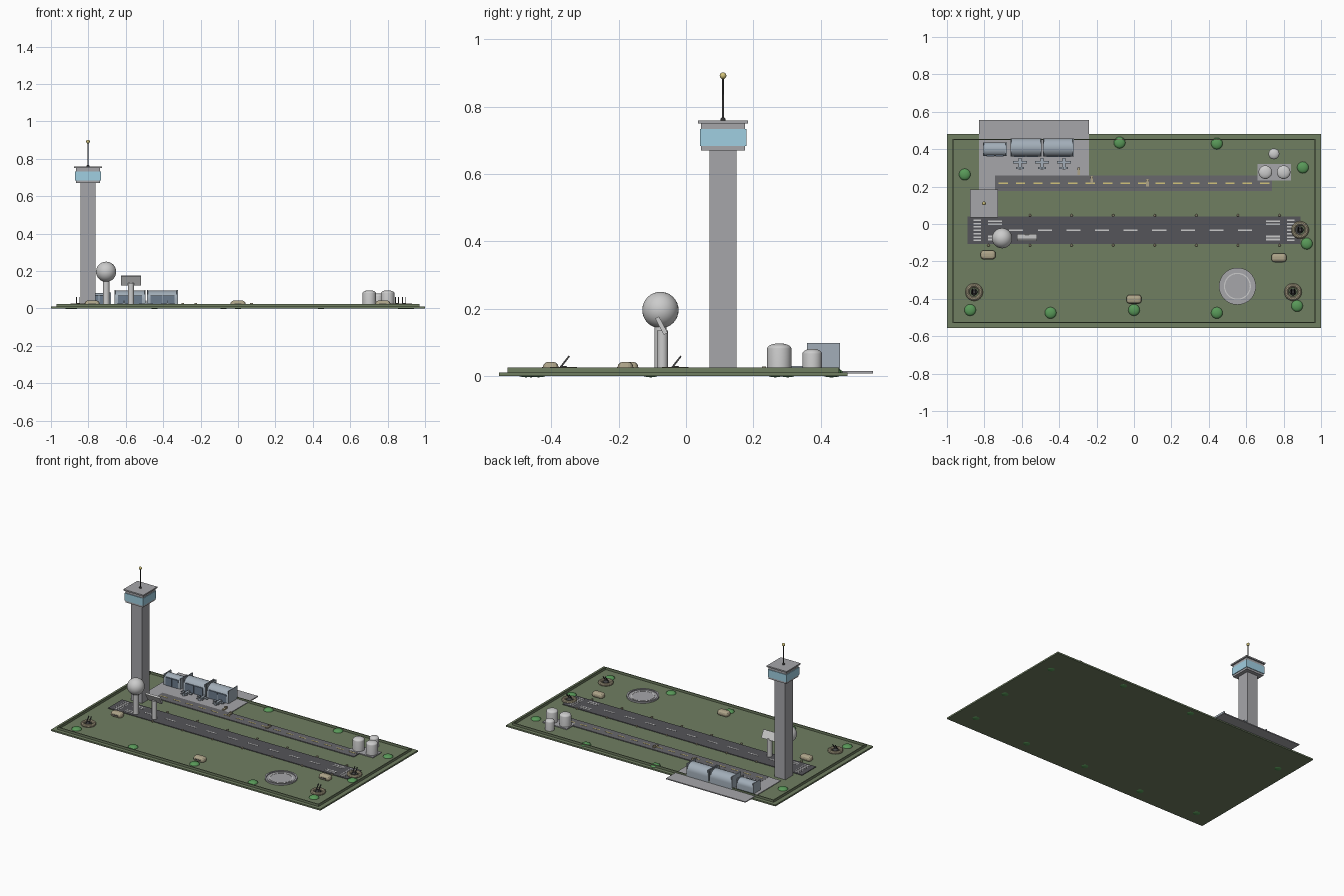
import bpy, bmesh
from math import pi, sin, cos, radians
from mathutils import Matrix, Vector

if "Cube" in bpy.data.objects:
    bpy.data.objects.remove(bpy.data.objects["Cube"])

COL = dict(grass=(.16, .21, .12), asphalt=(.09, .09, .10), taxi=(.14, .14, .15),
           white=(.8, .8, .8), yellow=(.65, .55, .2), glass=(.35, .62, .75),
           steel=(.36, .42, .48), door=(.15, .2, .27), sand=(.42, .37, .25),
           bush=(.1, .32, .1), dark=(.06, .06, .06), concrete=(.38, .38, .4))
MATS = {}
for k, c in COL.items():
    MATS[k] = bpy.data.materials.new(k)
    MATS[k].diffuse_color = (*c, 1)


def finish(name, bm, mat=None, smooth=False):
    bmesh.ops.recalc_face_normals(bm, faces=bm.faces)
    me = bpy.data.meshes.new(name)
    bm.to_mesh(me)
    bm.free()
    ob = bpy.data.objects.new(name, me)
    bpy.context.collection.objects.link(ob)
    if mat:
        me.materials.append(MATS[mat])
    if smooth:
        bpy.ops.object.select_all(action='DESELECT')
        ob.select_set(True)
        bpy.context.view_layer.objects.active = ob
        bpy.ops.object.shade_smooth_by_angle(angle=radians(35))
    return ob


def boxes(name, items, mat=None, rx=0):
    """items: (x0, x1, y0, y1, z0, z1), each tilted rx about its own centre"""
    bm = bmesh.new()
    for x0, x1, y0, y1, z0, z1 in items:
        m = Matrix.Translation(((x0 + x1) / 2, (y0 + y1) / 2, (z0 + z1) / 2)) \
            @ Matrix.Rotation(rx, 4, 'X') @ Matrix.Diagonal((x1 - x0, y1 - y0, z1 - z0, 1))
        bmesh.ops.create_cube(bm, size=1, matrix=m)
    return finish(name, bm, mat)


def bars(name, centres, sx, sy, z0, z1, mat, rx=0):
    return boxes(name, [(x - sx / 2, x + sx / 2, y - sy / 2, y + sy / 2, z0, z1)
                        for x, y in centres], mat, rx)


def lathe(name, profile, places, mat=None, seg=32):
    """spin a closed (r, z) profile about z at every (x, y)"""
    bm = bmesh.new()
    for x, y in places:
        rings = [[bm.verts.new((x + r * cos(2 * pi * i / seg), y + r * sin(2 * pi * i / seg), z))
                  for i in range(seg)] for r, z in profile]
        for a, b in zip(rings, rings[1:]):
            for i in range(seg):
                j = (i + 1) % seg
                bm.faces.new((a[i], a[j], b[j], b[i]))
        if profile[0] != profile[-1]:
            bm.faces.new(rings[0])
            bm.faces.new(rings[-1])
        else:
            bmesh.ops.remove_doubles(bm, verts=rings[0] + rings[-1], dist=1e-6)
    return finish(name, bm, mat, True)


def balls(name, places, r, mat=None, scale=(1, 1, 1), seg=16):
    bm = bmesh.new()
    for p in places:
        bmesh.ops.create_uvsphere(bm, u_segments=seg, v_segments=seg // 2, radius=r,
                                  matrix=Matrix.Translation(p) @ Matrix.Diagonal((*scale, 1)))
    return finish(name, bm, mat, True)


# ground and perimeter wall
boxes("ground", [(-1, 1, -.555, .48, 0, .01)], "grass")
W = .006
boxes("perimeter_wall", [(-.97, .97, -.53, -.53 + W, .008, .025), (-.97, .97, .455 - W, .455, .008, .025),
                         (-.97, -.97 + W, -.53, .455, .008, .025), (.97 - W, .97, -.53, .455, .008, .025)],
      "grass")

# paved areas
boxes("runway", [(-.89, .89, -.108, .04, .005, .014)], "asphalt")
boxes("taxiway", [(-.743, .738, .176, .26, .005, .015)], "taxi")
boxes("apron", [(-.83, -.24, .18, .555, .008, .0145)], "concrete").scale = (1, 1, 1)

# runway and taxiway paint
RY = -.034
bars("runway_centre_dashes", [(-.63 + .153 * i, RY) for i in range(9)], .075, .008, .012, .0152, "white")
bars("threshold_stripes", [(s * .838, RY + .018 * (i - 3)) for s in (-1, 1) for i in range(7)],
     .038, .008, .012, .0152, "white")
bars("touchdown_bars", [(s * .742, RY + t * d) for s in (-1, 1) for t in (-1, 1) for d in (.033, .049)],
     .075, .009, .012, .0152, "white")
bars("taxiway_dashes", [(-.70 + .0933 * i, .218) for i in range(16)], .05, .007, .012, .0162, "yellow")

# runway edge lights
balls("edge_lights", [(-.778 + .2223 * i, y, .016) for i in range(8) for y in (-.114, .046)],
      .007, "sand", seg=8)

# control tower
TX, TY = -.802, .11


def square(h, z0, z1):
    return (TX - h, TX + h, TY - h, TY + h, z0, z1)


boxes("tower_shaft", [square(.04, .008, .675)], "concrete")
boxes("tower_cab", [square(.065, .67, .75)], "concrete")
boxes("tower_windows", [square(.069, .683, .733)], "glass")
boxes("tower_roof", [square(.074, .75, .759)], "concrete")
lathe("tower_antenna", [(.008, .758), (.008, .764), (.0035, .768), (.0025, .89)], [(TX, TY)], "dark", 12)
balls("antenna_beacon", [(TX, TY, .892)], .01, "yellow")

# radar dome
lathe("dome_pedestal", [(.018, .008), (.018, .16)], [(-.705, -.076)])
balls("radar_dome", [(-.705, -.076, .196)], .054, seg=32)

# search radar with a tilted panel
lathe("radar_mast", [(.016, .008), (.016, .135)], [(-.572, -.07)])
bars("radar_panel", [(-.572, -.073)], .105, .013, .122, .177, None, radians(28))


# vaulted hangars with flat end walls and front doors
def hangar(n, x0, x1, y0, y1, top):
    cy, r, z0, zw = (y0 + y1) / 2, (y1 - y0) / 2, .008, .05
    prof = [(y0, z0)] + [(cy - r * cos(pi * i / 16), zw + (top - .003 - zw) * sin(pi * i / 16))
                         for i in range(17)] + [(y1, z0)]
    bm = bmesh.new()
    f = bm.faces.new([bm.verts.new((x0, y, z)) for y, z in prof])
    ext = bmesh.ops.extrude_face_region(bm, geom=[f])
    bmesh.ops.translate(bm, vec=Vector((x1 - x0, 0, 0)),
                        verts=[v for v in ext['geom'] if isinstance(v, bmesh.types.BMVert)])
    finish(f"hangar_{n}", bm, "steel", True)
    boxes(f"hangar_end_walls_{n}", [(x0, x0 + .006, y0, y1, z0, top), (x1 - .006, x1, y0, y1, z0, top)], "steel")
    m = (x0 + x1) / 2
    boxes(f"hangar_doors_{n}", [(x0 + .018, m - .002, y0 - .003, y0 + .01, z0, .068),
                                (m + .002, x1 - .018, y0 - .003, y0 + .01, z0, .068)], "door")


hangar(1, -.807, -.68, .363, .437, .085)
hangar(2, -.66, -.495, .36, .457, .098)
hangar(3, -.487, -.322, .36, .457, .098)

# parked aircraft
for n, x in enumerate((-.61, -.492, -.375)):
    boxes(f"aircraft_{n + 1}", [(x - .008, x + .008, .292, .352, .016, .03),
                                (x - .038, x + .038, .323, .338, .021, .026),
                                (x - .022, x + .022, .295, .306, .022, .027),
                                (x - .002, x + .002, .293, .305, .028, .042)], "steel")

# service vehicles
for n, (x, y) in enumerate(((-.296, .283), (-.226, .237), (.072, .22))):
    boxes(f"service_vehicle_{n + 1}", [(x - .007, x + .007, y - .02, y + .02, .014, .022),
                                       (x - .007, x + .007, y + .006, y + .018, .02, .029)], "sand")


# fuel tanks with domed tops
def tank(r, top):
    return [(r, .008), (r, top - .015)] + [(r * cos(a), top - .015 + .015 * sin(a))
                                           for a in (pi * i / 14 for i in range(1, 7))]


lathe("large_fuel_tanks", tank(.036, .097), [(.702, .277), (.8, .277)])
lathe("small_fuel_tank", tank(.029, .081), [(.748, .375)])
boxes("tank_pad", [(.66, .84, .232, .322, .008, .016)], "concrete")

# helipad
lathe("helipad", [(.095, .008), (.095, .016)], [(.553, -.333)], "concrete", 40)
lathe("helipad_rim", [(.088, .012), (.099, .012), (.099, .022), (.088, .022), (.088, .012)],
      [(.553, -.333)], "concrete", 40)
lathe("helipad_ring", [(.066, .015), (.072, .015), (.072, .0175), (.066, .0175), (.066, .015)],
      [(.553, -.333)], "white", 40)

# gun positions: sandbag ring, mount and twin raised barrels
GUNS = [(-.855, -.364), (.85, -.364), (.888, -.032)]
lathe("sandbag_rings", [(.036 + .011 * cos(2 * pi * i / 10), .016 + .011 * sin(2 * pi * i / 10))
                        for i in range(10)] + [(.047, .016)], GUNS, "sand")
lathe("gun_mounts", [(.018, .008), (.018, .02), (.008, .03)], GUNS, "dark", 16)
bars("gun_barrels", [(x + d, y + .003) for x, y in GUNS for d in (-.009, .009)],
     .005, .005, .018, .064, "dark", radians(-38))

# bunkers with firing slits
BUNKERS = [(-.78, -.165), (.775, -.18), (0, -.402)]
bunk = bars("bunkers", BUNKERS, .08, .047, .006, .042, "sand")
bev = bunk.modifiers.new("rounded", 'BEVEL')
bev.width, bev.segments = .016, 3
bars("bunker_slits", [(x, y - .022) for x, y in BUNKERS], .04, .006, .021, .027, "dark")

# low bushes
balls("bushes", [(x, y, .01) for x, y in (
    (-.905, .265), (-.077, .435), (.443, .43), (.903, .302), (.924, -.105), (-.876, -.46),
    (-.446, -.475), (0, -.46), (.443, -.475), (.872, -.438))], .031, "bush", (1, 1, .45))

for m in bpy.data.materials:
    if m.users and not m.is_grease_pencil:
        m.use_nodes = True
        m.node_tree.nodes["Principled BSDF"].inputs["Base Color"].default_value = m.diffuse_color
